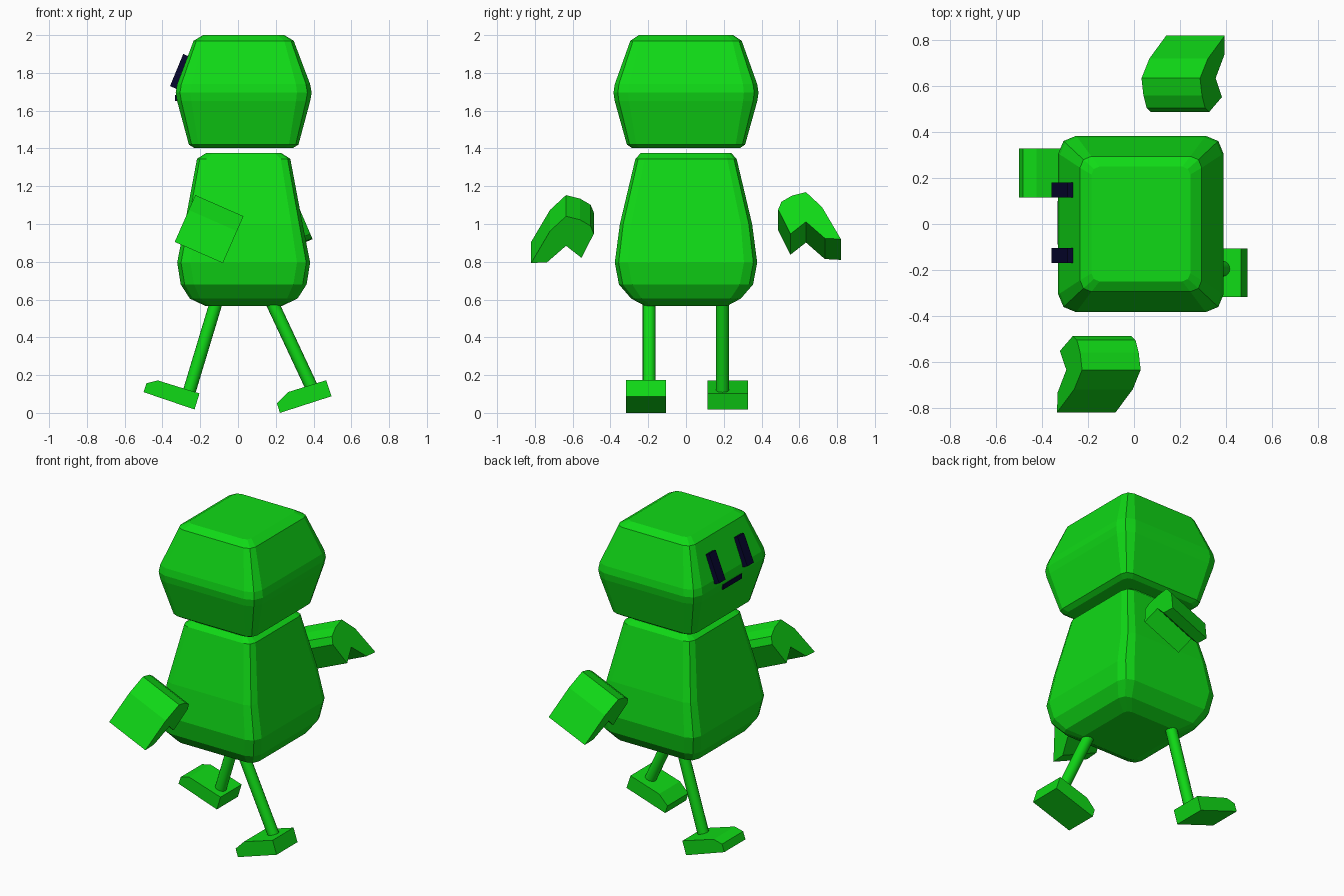
import bpy, bmesh, math
from mathutils import Vector

if "Cube" in bpy.data.objects:
    bpy.data.objects.remove(bpy.data.objects["Cube"])


def material(name, rgb):
    m = bpy.data.materials.new(name)
    m.diffuse_color = (*rgb, 1)
    m.use_nodes = True
    m.node_tree.nodes["Principled BSDF"].inputs["Base Color"].default_value = m.diffuse_color
    return m


GREEN = material("green", (0.005, 0.70, 0.008))
NAVY = material("navy", (0.002, 0.002, 0.03))


def finish(name, bm, mat):
    bmesh.ops.recalc_face_normals(bm, faces=bm.faces[:])
    me = bpy.data.meshes.new(name)
    bm.to_mesh(me)
    bm.free()
    me.materials.append(mat)
    ob = bpy.data.objects.new(name, me)
    bpy.context.collection.objects.link(ob)
    return ob


def bridge(bm, loops):
    """Skin a stack of equal-length point loops and cap both ends."""
    rings = [[bm.verts.new(p) for p in loop] for loop in loops]
    n = len(rings[0])
    for a, b in zip(rings, rings[1:]):
        for i in range(n):
            j = (i + 1) % n
            bm.faces.new((a[i], a[j], b[j], b[i]))
    bm.faces.new(rings[0])
    bm.faces.new(rings[-1])


def rounded_loft(name, cx, rings):
    """Rings of (z, half x, half y, corner radius), corners in two segments."""
    loops = []
    for z, hx, hy, r in rings:
        loop = []
        for q, (sx, sy) in enumerate(((1, 1), (-1, 1), (-1, -1), (1, -1))):
            for k in range(3):
                a = math.radians(90 * q + 45 * k)
                loop.append((cx + sx * (hx - r) + r * math.cos(a),
                             sy * (hy - r) + r * math.sin(a), z))
        loops.append(loop)
    bm = bmesh.new()
    bridge(bm, loops)
    return finish(name, bm, GREEN)


def slab(name, profile, y0, y1, mat):
    """Extrude an x-z profile along y."""
    bm = bmesh.new()
    bridge(bm, [[(x, y, z) for x, z in profile] for y in (y0, y1)])
    return finish(name, bm, mat)


def rod(name, a, b, radius, sides=16):
    a, b = Vector(a), Vector(b)
    q = (b - a).to_track_quat('Z', 'Y')
    circle = [Vector((radius * math.cos(math.tau * i / sides),
                      radius * math.sin(math.tau * i / sides), 0)) for i in range(sides)]
    bm = bmesh.new()
    bridge(bm, [[p + q @ c for c in circle] for p in (a, b)])
    ob = finish(name, bm, GREEN)
    for f in ob.data.polygons:
        f.use_smooth = len(f.vertices) == 4
    return ob


# Head and body
rounded_loft("head", 0.03, [
    (1.402, 0.26, 0.285, 0.04), (1.42, 0.29, 0.313, 0.05),
    (1.65, 0.352, 0.377, 0.075), (1.695, 0.36, 0.384, 0.078), (1.74, 0.352, 0.377, 0.075),
    (1.97, 0.265, 0.295, 0.05), (2.0, 0.215, 0.25, 0.035)])
rounded_loft("body", 0.03, [
    (0.565, 0.20, 0.215, 0.035), (0.605, 0.285, 0.29, 0.055),
    (0.68, 0.333, 0.355, 0.07), (0.795, 0.352, 0.377, 0.07),
    (1.0, 0.312, 0.35, 0.06), (1.345, 0.247, 0.268, 0.05), (1.375, 0.20, 0.24, 0.035)])

# Arms: bent mitten profile (outward distance, local height), swept along a tilted axis
MITTEN = [(0.82, 0), (0.735, 0.005), (0.635, 0.10), (0.553, 0.03), (0.488, 0.17),
          (0.505, 0.215), (0.56, 0.25), (0.635, 0.271), (0.72, 0.185), (0.82, 0.005)]
for name, side, start, sweep in (
        ("right_arm", -1, (-0.335, 0.905), (0.255, -0.112)),
        ("left_arm", 1, (0.14, 0.81), (0.255, 0.11))):
    up = Vector((-sweep[1], sweep[0])).normalized()
    loops = []
    for t in (0, 1):
        base = Vector(start) + t * Vector(sweep)
        loops.append([(base.x + up.x * h, side * y, base.y + up.y * h)
                      for y, h in MITTEN[:-1]])
    bm = bmesh.new()
    bridge(bm, loops)
    finish(name, bm, GREEN)

# Legs and feet in mid-stride
rod("left_leg", (-0.09, 0.193, 0.67), (-0.262, 0.193, 0.10), 0.034)
rod("right_leg", (0.14, -0.195, 0.67), (0.395, -0.195, 0.125), 0.034)
slab("left_foot", [(-0.5, 0.11), (-0.484, 0.157), (-0.425, 0.172),
                   (-0.204, 0.103), (-0.23, 0.018)], 0.115, 0.328, GREEN)
slab("right_foot", [(0.206, 0.05), (0.265, 0.11), (0.467, 0.173),
                    (0.495, 0.088), (0.222, 0.0)], -0.318, -0.107, GREEN)

# Face
for name, y in (("left_eye", 0.115), ("right_eye", -0.17)):
    slab(name, [(-0.29, 1.90), (-0.36, 1.73), (-0.29, 1.70), (-0.22, 1.87)], y, y + 0.065, NAVY)
slab("mouth", [(-0.333, 1.682), (-0.333, 1.652), (-0.29, 1.652), (-0.29, 1.682)],
     -0.09, 0.10, NAVY)
